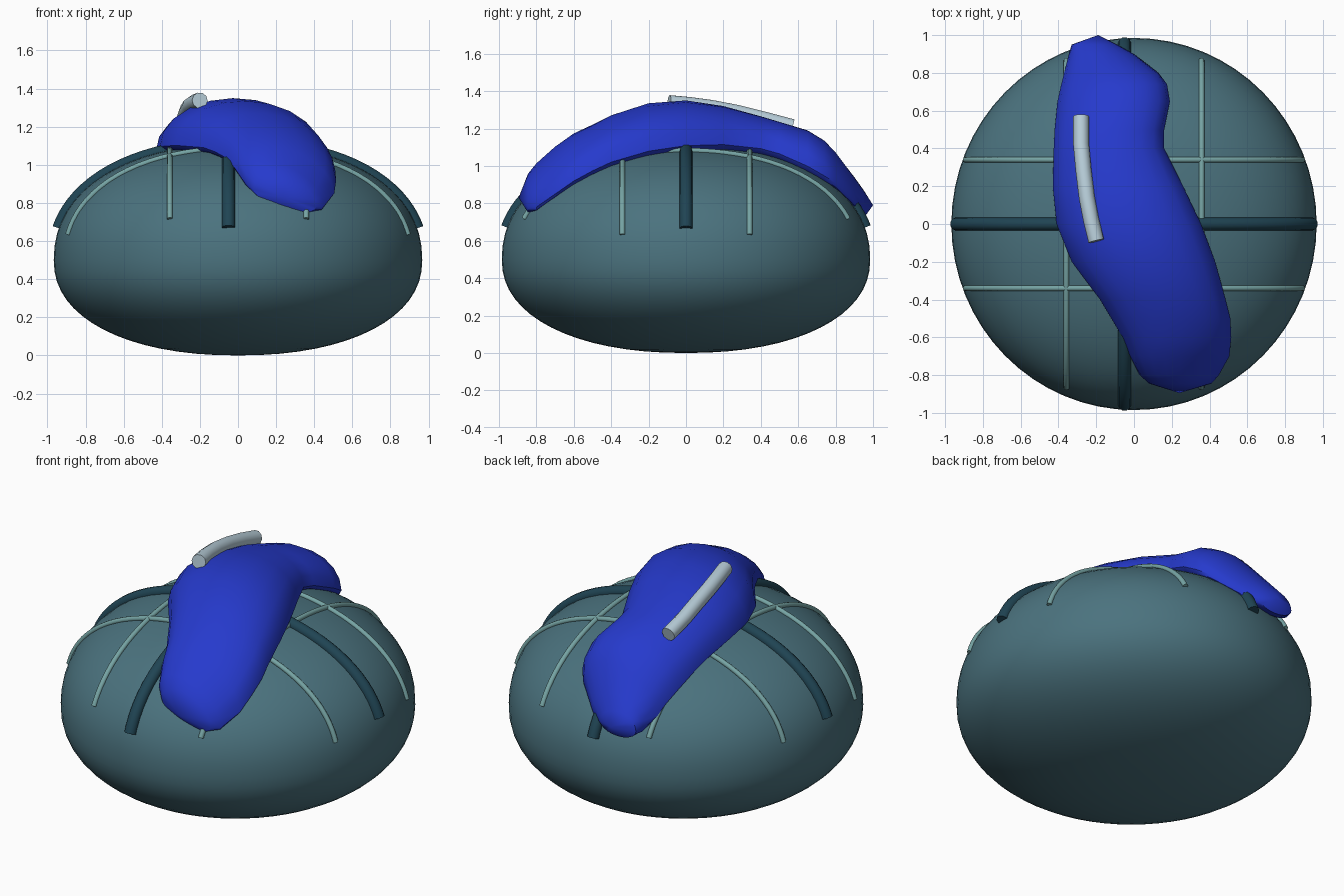
import bpy, bmesh, math

if "Cube" in bpy.data.objects:
    bpy.data.objects.remove(bpy.data.objects["Cube"])

N = 2.2                                    # roundness of the body
RX, RY, MID, UP, DOWN = 0.967, 0.985, 0.5, 0.61, 0.5


def material(name, rgb):
    m = bpy.data.materials.new(name)
    m.diffuse_color = (*rgb, 1)
    m.use_nodes = True
    m.node_tree.nodes["Principled BSDF"].inputs["Base Color"].default_value = m.diffuse_color
    return m


SLATE = material("slate teal", (0.07, 0.17, 0.21))
DARK = material("dark teal", (0.014, 0.058, 0.087))
PALE = material("pale teal", (0.18, 0.37, 0.37))
BLUE = material("blue", (0.019, 0.042, 0.61))
WHITE = material("pale grey", (0.48, 0.62, 0.70))


def surface(x, y):
    """Height of the upper body surface."""
    r = math.hypot(x / RX, y / RY)
    return MID + UP * max(0.0, 1 - r ** N) ** (1 / N)


def loft(name, rings, mat, tip_a=None, tip_b=None, angle=40):
    """Skin closed rings, ending in a flat cap or in a tip point."""
    bm = bmesh.new()
    rows = [[bm.verts.new(p) for p in ring] for ring in rings]
    n = len(rows[0])
    for a, b in zip(rows, rows[1:]):
        for i in range(n):
            j = (i + 1) % n
            bm.faces.new((a[i], a[j], b[j], b[i]))
    for row, tip in ((rows[0], tip_a), (rows[-1], tip_b)):
        if tip:
            t = bm.verts.new(tip)
            for i in range(n):
                bm.faces.new((row[i], row[(i + 1) % n], t))
        else:
            bm.faces.new(row)
    bmesh.ops.recalc_face_normals(bm, faces=bm.faces[:])
    me = bpy.data.meshes.new(name)
    bm.to_mesh(me)
    bm.free()
    me.materials.append(mat)
    ob = bpy.data.objects.new(name, me)
    bpy.context.collection.objects.link(ob)
    bpy.context.view_layer.objects.active = ob
    ob.select_set(True)
    bpy.ops.object.shade_smooth_by_angle(angle=math.radians(angle))
    ob.select_set(False)
    return ob


def tube(name, points, radius, mat):
    """Round capped tube along a path."""
    cu = bpy.data.curves.new(name, 'CURVE')
    cu.dimensions = '3D'
    cu.bevel_depth = radius
    cu.bevel_resolution = 3
    cu.use_fill_caps = True
    sp = cu.splines.new('POLY')
    sp.points.add(len(points) - 1)
    for p, co in zip(sp.points, points):
        p.co = (*co, 1)
    cu.materials.append(mat)
    ob = bpy.data.objects.new(name, cu)
    bpy.context.collection.objects.link(ob)
    return ob


# Body: squat, slightly squared ellipsoid
rings = []
for k in range(1, 32):
    t = -math.pi / 2 + math.pi * k / 32
    r = math.cos(t) ** (2 / N)
    z = MID + (UP if t > 0 else DOWN) * math.copysign(abs(math.sin(t)) ** (2 / N), t)
    rings.append([(RX * r * math.cos(a), RY * r * math.sin(a), z)
                  for a in (2 * math.pi * i / 64 for i in range(64))])
loft("body", rings, SLATE, (0, 0, 0), (0, 0, MID + UP), 60)


# Straps lying over the body, running along x or y
def strap(name, axis, offset, end, radius, mat, lift=0.0):
    pts = []
    for i in range(41):
        u = end * math.sin(math.pi / 2 * (i / 20 - 1))
        x, y = (u, offset) if axis == 'x' else (offset, u)
        pts.append((x, y, surface(x, y) + lift))
    tube(name, pts, radius, mat)


strap("side_strap", 'x', 0.0, 0.941, 0.035, DARK)
strap("front_back_strap", 'y', -0.05, 0.956, 0.035, DARK)
for side in (-1, 1):
    strap("thin_side_strap", 'x', 0.34 * side, 0.892, 0.015, PALE, 0.004)
    strap("thin_front_back_strap", 'y', 0.358 * side, 0.866, 0.015, PALE, 0.004)

# Draped blob: y, left edge, right edge, top height
stations = [
    (0.95, -0.33, -0.09, 0.87), (0.9, -0.345, 0.0, 0.94), (0.8, -0.37, 0.13, 1.07),
    (0.74, -0.385, 0.175, 1.135), (0.65, -0.405, 0.19, 1.19), (0.5, -0.42, 0.16, 1.235),
    (0.4, -0.425, 0.16, 1.265), (0.2, -0.43, 0.26, 1.32), (0.0, -0.41, 0.355, 1.35),
    (-0.2, -0.33, 0.43, 1.335), (-0.4, -0.18, 0.485, 1.27), (-0.5, -0.12, 0.51, 1.215),
    (-0.6, -0.06, 0.515, 1.165), (-0.7, -0.02, 0.505, 1.09), (-0.8, 0.03, 0.45, 1.0),
    (-0.845, 0.08, 0.41, 0.95)]
rings = []
for y, xl, xr, top in stations:
    zl, zr = (max(surface(x, y) + 0.03, 0.78) for x in (xl, xr))
    zl, zr = min(zl, top - 0.04), min(zr, top - 0.04)
    ring = []
    for i in range(20):
        a = 2 * math.pi * i / 20
        c, s = math.cos(a), math.sin(a)
        base = zl + (zr - zl) * (1 + c) / 2
        h = top - (zl + zr) / 2 if s > 0 else 0.06
        ring.append(((xl + xr) / 2 + (xr - xl) / 2 * c, y, base + h * s))
    rings.append(ring)
loft("draped_blob", rings, BLUE, (-0.19, 1.0, 0.79), (0.24, -0.895, 0.83), 35)

# Highlight rod resting on the blob
tube("highlight_rod", [(-0.28, 0.57, 1.21), (-0.28, 0.42, 1.25), (-0.267, 0.28, 1.285),
                       (-0.25, 0.14, 1.312), (-0.227, 0.02, 1.328), (-0.2, -0.09, 1.338)],
     0.042, WHITE)
